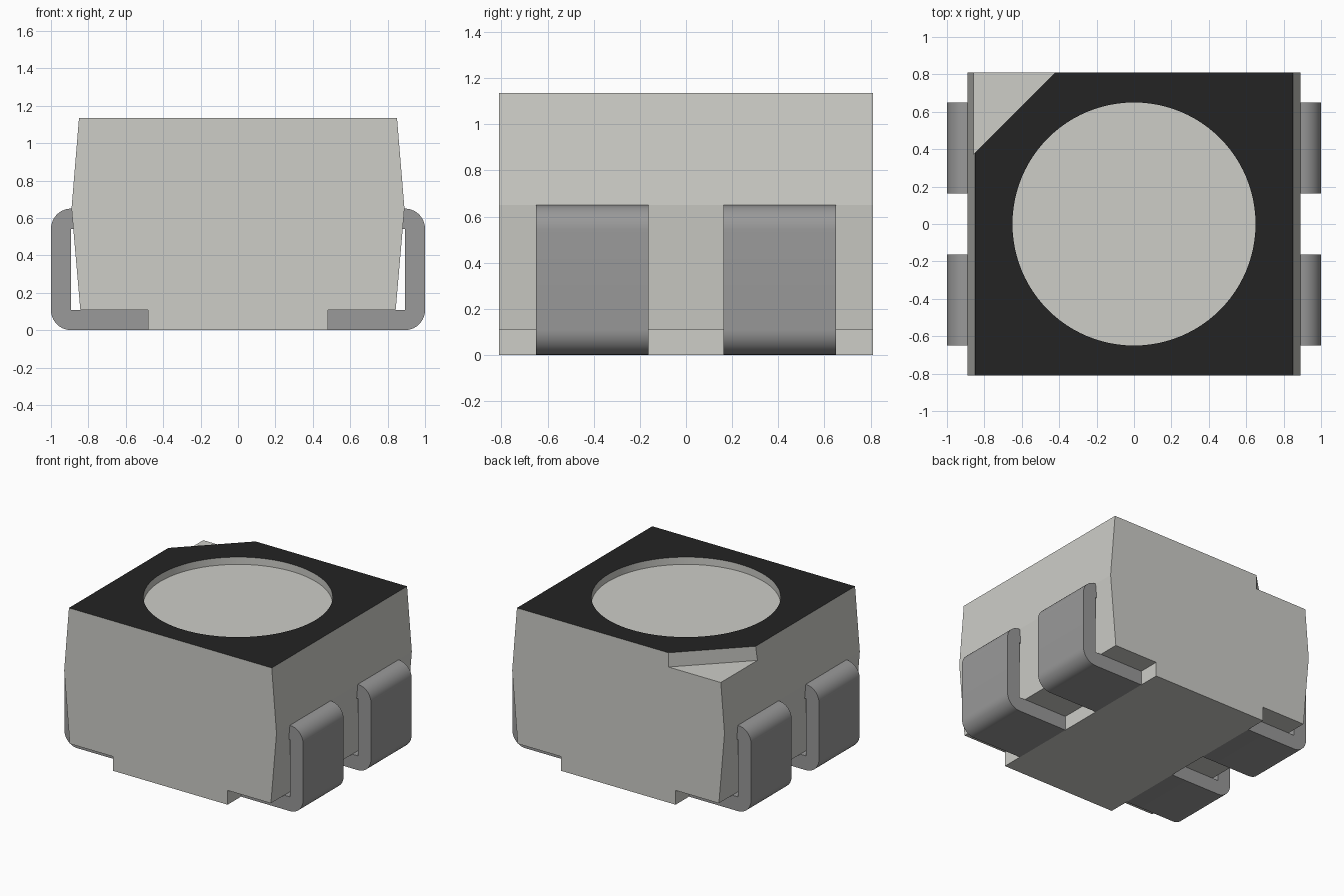
import bpy
import bmesh
from math import sin, cos, pi, radians

cube = bpy.data.objects.get("Cube")
if cube:
    bpy.data.objects.remove(cube, do_unlink=True)


def material(name, color):
    mat = bpy.data.materials.new(name)
    mat.use_nodes = True
    mat.diffuse_color = (*color, 1)
    mat.node_tree.nodes["Principled BSDF"].inputs["Base Color"].default_value = (*color, 1)
    return mat


def prism(name, points, offset, mats=()):
    """Closed outline of 3D points, extruded along offset."""
    bm = bmesh.new()
    face = bm.faces.new([bm.verts.new(p) for p in points])
    top = bmesh.ops.extrude_face_region(bm, geom=[face])["geom"]
    verts = [g for g in top if isinstance(g, bmesh.types.BMVert)]
    bmesh.ops.translate(bm, verts=verts, vec=offset)
    # the starting face remains as the closing cap
    bmesh.ops.recalc_face_normals(bm, faces=bm.faces[:])
    mesh = bpy.data.meshes.new(name)
    bm.to_mesh(mesh)
    bm.free()
    for m in mats:
        mesh.materials.append(m)
    obj = bpy.data.objects.new(name, mesh)
    bpy.context.collection.objects.link(obj)
    return obj


def activate(obj):
    bpy.ops.object.select_all(action="DESELECT")
    obj.select_set(True)
    bpy.context.view_layer.objects.active = obj


def cut(obj, cutter):
    mod = obj.modifiers.new("cut", "BOOLEAN")
    mod.object = cutter
    mod.operation = "DIFFERENCE"
    mod.solver = "EXACT"
    activate(obj)
    bpy.ops.object.modifier_apply(modifier=mod.name)
    bpy.data.objects.remove(cutter, do_unlink=True)


def arc(cx, cz, r, start, steps=10):
    """Quarter circle in the xz plane."""
    return [(cx + r * cos(start + i * pi / 2 / steps),
             cz + r * sin(start + i * pi / 2 / steps)) for i in range(steps + 1)]


housing = material("pale grey housing", (0.61, 0.61, 0.575))
black = material("black top", (0.017, 0.017, 0.017))
metal = material("grey metal", (0.32, 0.32, 0.32))

DEPTH, TOP, THICK = 0.81, 1.135, 0.108
WAIST = 0.65

# Housing: tapered sides with a narrow foot running front to back
half = [(0.48, 0), (0.48, THICK), (0.843, THICK), (0.89, WAIST), (0.85, TOP)]
outline = half + [(-x, z) for x, z in reversed(half)]
body = prism("housing", [(x, -DEPTH, z) for x, z in outline],
             (0, 2 * DEPTH, 0), (housing, black))

# Round recess in the top
R, SEG = 0.65, 96
circle = [(R * cos(2 * pi * i / SEG), R * sin(2 * pi * i / SEG), TOP - 0.055)
          for i in range(SEG)]
cut(body, prism("recess_cutter", circle, (0, 0, 0.3)))

# Chamfered corner notch marking polarity
corner = [(-1.05, 0.18), (-0.22, 1.01), (-1.05, 1.01)]
cut(body, prism("notch_cutter", [(x, y, TOP - 0.108) for x, y in corner], (0, 0, 0.3)))

# Only the uppermost flat surface is black
for p in body.data.polygons:
    p.material_index = int(p.normal.z > 0.9 and p.center.z > TOP - 0.01)
activate(body)
bpy.ops.object.shade_smooth_by_angle(angle=radians(8))

# Four bent leads wrapping from the waist down under the housing
lead = [(0.48, 0)] + arc(1 - THICK, THICK, THICK, -pi / 2)
lead += arc(1 - THICK, WAIST - THICK, THICK, 0)
lead += [(0.8, WAIST), (0.8, WAIST - THICK), (0.893, WAIST - THICK),
         (0.893, THICK), (0.48, THICK)]
for side, sx in (("left", 1), ("right", -1)):
    for end, y in (("front", -0.65), ("back", 0.163)):
        obj = prism(f"{end}_{side}_lead", [(sx * x, y, z) for x, z in lead],
                    (0, 0.487, 0), (metal,))
        activate(obj)
        bpy.ops.object.shade_smooth_by_angle(angle=radians(30))
